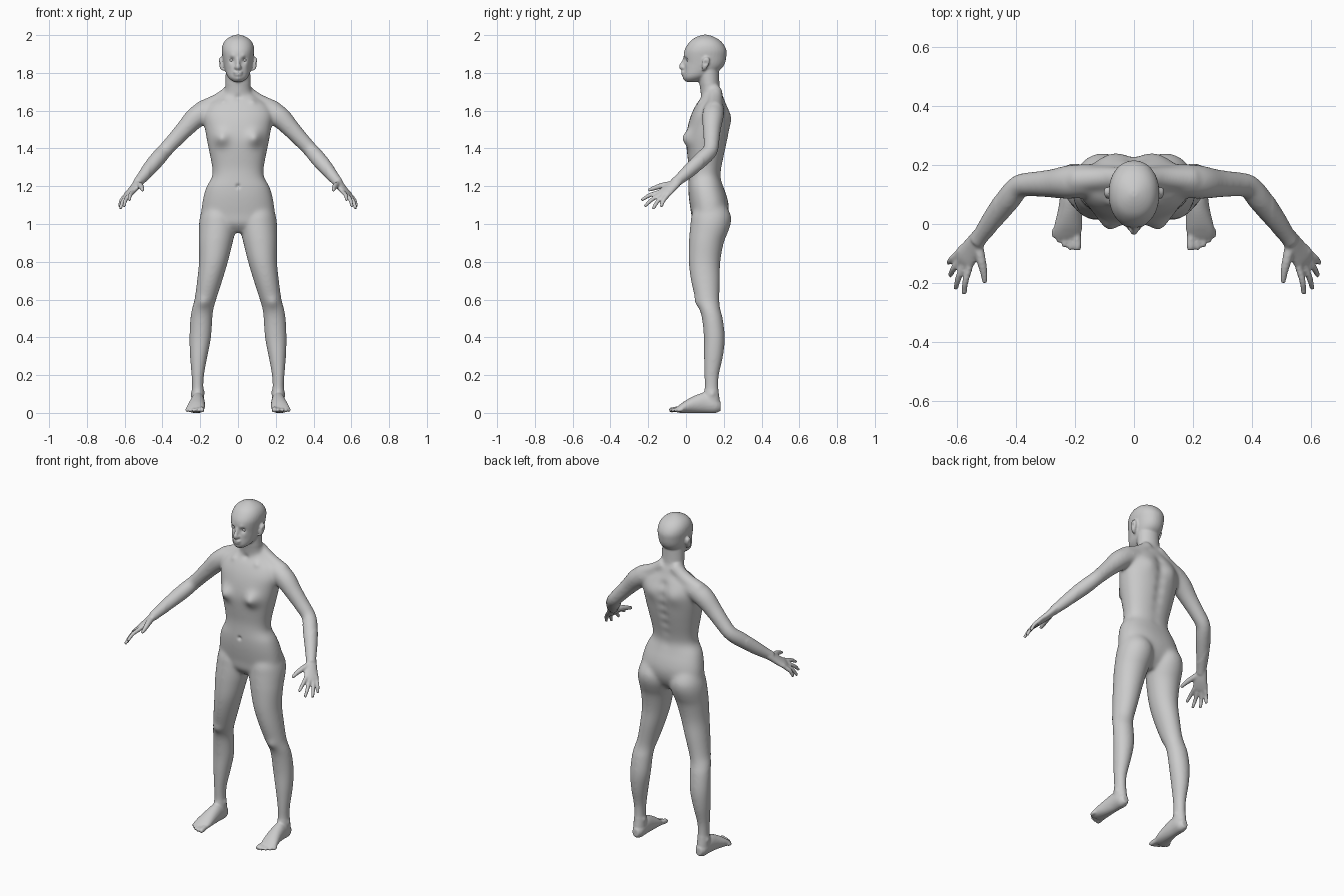
import bpy, bmesh, math
from mathutils import Vector

bm = bmesh.new()


def spline(rows, steps=4):
    """Resample rows of numbers with a Catmull-Rom curve."""
    out = []
    for i in range(len(rows) - 1):
        p = [rows[max(i - 1, 0)], rows[i], rows[i + 1], rows[min(i + 2, len(rows) - 1)]]
        for k in range(steps):
            t = k / steps
            out.append([0.5 * (2 * b + (c - a) * t + (2 * a - 5 * b + 4 * c - d) * t * t
                               + (3 * b - a - 3 * c + d) * t ** 3) for a, b, c, d in zip(*p)])
    return out + [list(rows[-1])]


def loft(rows, axis=None, side=(1, 0, 0), power=2.0, mirror=False, n=32):
    """Skin rings (x, y, z, half width, half depth) along a smooth path."""
    rows = spline(rows)
    for s in ((1, -1) if mirror else (1,)):
        rings = []
        for i, (x, y, z, a, b) in enumerate(rows):
            d = Vector(axis) if axis else (Vector(rows[min(i + 1, len(rows) - 1)][:3])
                                           - Vector(rows[max(i - 1, 0)][:3])).normalized()
            u = Vector(side)
            u = (u - d * u.dot(d)).normalized()
            v = d.cross(u)
            ring = []
            for k in range(n):
                c, e = math.cos(2 * math.pi * k / n), math.sin(2 * math.pi * k / n)
                p = Vector((x, y, z)) + u * a * math.copysign(abs(c) ** (2 / power), c) \
                    + v * b * math.copysign(abs(e) ** (2 / power), e)
                ring.append(bm.verts.new((p.x * s, p.y, p.z)))
            rings.append(ring)
        for r, q in zip(rings, rings[1:]):
            for k in range(n):
                bm.faces.new((r[k], r[(k + 1) % n], q[(k + 1) % n], q[k]))
        bm.faces.new(rings[0])
        bm.faces.new(rings[-1])


def upright(rows, **kw):
    """Horizontal sections given as (x, z, half width, front y, back y)."""
    loft([(x, (f + b) / 2, z, w, (b - f) / 2) for x, z, w, f, b in rows], axis=(0, 0, 1), **kw)


def tube(*pts, **kw):
    loft([(x, y, z, r, r) for x, y, z, r in pts], mirror=True, n=16, **kw)


def blob(c, r):
    loft([(c[0], c[1], c[2] + r[2] * math.sin(t), r[0] * math.cos(t), r[1] * math.cos(t))
          for t in [math.pi * (k / 8 - 0.5) * 0.96 for k in range(9)]], axis=(0, 0, 1), mirror=c[0] > 0)


# torso and neck
upright([(0, .955, .05, .07, .16), (0, 1.0, .16, .035, .2), (0, 1.05, .192, .028, .222),
         (0, 1.1, .191, .02, .226), (0, 1.15, .182, .014, .215), (0, 1.2, .166, .012, .197),
         (0, 1.25, .138, .014, .184), (0, 1.3, .137, .014, .189), (0, 1.38, .152, .005, .207),
         (0, 1.45, .166, 0, .222), (0, 1.52, .178, .01, .232), (0, 1.58, .186, .028, .23),
         (0, 1.63, .16, .052, .216), (0, 1.665, .11, .075, .2), (0, 1.7, .07, .09, .188)], power=2.3)
upright([(0, 1.6, .08, .08, .2), (0, 1.68, .073, .078, .192), (0, 1.73, .067, .072, .178),
         (0, 1.82, .065, .06, .175)])
tube((.03, .155, 1.71, .038), (.1, .155, 1.655, .04), (.2, .15, 1.605, .045))

# head with nose, lips and ears
upright([(0, 1.752, .022, .002, .06), (0, 1.77, .046, -.012, .1), (0, 1.79, .06, -.014, .14),
         (0, 1.82, .07, -.012, .185), (0, 1.85, .077, -.009, .206), (0, 1.89, .083, -.012, .214),
         (0, 1.92, .086, -.008, .214), (0, 1.95, .081, .008, .2), (0, 1.975, .065, .03, .176),
         (0, 1.992, .04, .06, .145), (0, 2.002, .012, .09, .115)], power=2.15)
loft([(0, -.008, 1.88, .008, .007), (0, -.015, 1.855, .009, .01), (0, -.024, 1.833, .014, .014),
      (0, -.014, 1.82, .013, .01)], n=16)
blob((.012, -.015, 1.829), (.009, .01, .008))
blob((0, -.012, 1.803), (.026, .014, .007))
blob((0, -.01, 1.79), (.022, .014, .0075))
loft([(.078, .092, 1.812, .006, .008), (.085, .098, 1.825, .011, .013), (.09, .105, 1.855, .013, .02),
      (.091, .108, 1.873, .011, .017), (.088, .108, 1.884, .006, .008)], axis=(0, 0, 1), mirror=True)

# legs
upright([(.1, 1.12, .075, .06, .2), (.105, 1.05, .094, .03, .237), (.107, 1.0, .1, .023, .237),
         (.112, .95, .096, .018, .22), (.118, .9, .09, .015, .2), (.13, .8, .077, .014, .182),
         (.15, .7, .067, .026, .18), (.173, .6, .058, .05, .177), (.187, .55, .058, .07, .182),
         (.194, .5, .059, .084, .195), (.2, .4, .058, .094, .206), (.208, .3, .047, .094, .197),
         (.213, .2, .034, .096, .175), (.213, .13, .031, .098, .172), (.213, .08, .034, .09, .177),
         (.213, .03, .033, .1, .182)], mirror=True)

# feet and toes
loft([(.212, .184, .035, .018, .024), (.212, .155, .042, .034, .043), (.213, .1, .053, .037, .054),
      (.216, .05, .046, .041, .047), (.222, 0, .033, .047, .034), (.226, -.03, .023, .048, .023),
      (.228, -.05, .016, .04, .014)], axis=(0, 1, 0), mirror=True)
for x0, x1, y1, r in ((.196, .192, -.088, .0145), (.214, .215, -.087, .01), (.23, .235, -.078, .01),
                      (.246, .254, -.063, .01), (.259, .27, -.045, .01)):
    tube((x0, -.015, .022, r), (x1, y1 + .02, .017, r), (x1, y1, .012, r * .8))

# arms
tube((.08, .15, 1.61, .05), (.16, .148, 1.602, .056), (.22, .142, 1.567, .058), (.28, .137, 1.505, .049),
     (.34, .135, 1.44, .043), (.388, .128, 1.388, .041), (.425, .085, 1.345, .043),
     (.475, .02, 1.285, .037), (.515, -.035, 1.237, .029), (.532, -.06, 1.217, .027), side=(0, 0, 1))

# hands
loft([(.522, -.04, 1.231, .028, .022), (.548, -.082, 1.193, .037, .02), (.573, -.115, 1.164, .043, .016),
      (.582, -.13, 1.152, .037, .011)], side=(.6, .77, -.23), mirror=True)
for base, tip in (((.557, -.145, 1.168), (.575, -.237, 1.125)), ((.574, -.135, 1.157), (.604, -.22, 1.092)),
                  ((.588, -.12, 1.15), (.623, -.175, 1.079)), ((.597, -.1, 1.149), (.628, -.132, 1.09))):
    a, b = Vector(base), Vector(tip)
    m = (a + b) / 2 + Vector((.005, -.003, .005))
    tube((*(a * 1.3 - b * .3), .011), (*a, .012), (*m, .0112), (*b, .0085))
tube((.53, -.065, 1.212, .018), (.517, -.125, 1.203, .016), (.508, -.168, 1.19, .0125), (.505, -.2, 1.178, .009))

# fuse everything into one skin
bmesh.ops.recalc_face_normals(bm, faces=bm.faces)
rough = bpy.data.meshes.new("body")
bm.to_mesh(rough)
bm.free()
body = bpy.data.objects.new("body", rough)
bpy.context.collection.objects.link(body)
mod = body.modifiers.new("fuse", 'REMESH')
mod.mode = 'VOXEL'
mod.voxel_size = .0055
skin = bpy.data.meshes.new_from_object(body.evaluated_get(bpy.context.evaluated_depsgraph_get()))
body.modifiers.clear()
body.data = skin

# soften: lightly on face, hands and feet, strongly on torso and limbs
bm = bmesh.new()
bm.from_mesh(skin)
large = [v for v in bm.verts if .12 < v.co.z < 1.74 and abs(v.co.x) < .47]
for verts, count in ((large, 24), (list(bm.verts), 3)):
    for _ in range(count):
        bmesh.ops.smooth_vert(bm, verts=verts, factor=.5, use_axis_x=True, use_axis_y=True, use_axis_z=True)

# sculpted swells and hollows: centre, radius, offset
bumps = [((.093, 0, 1.455), .042, (0, -.033, 0)), ((.1, -.03, 1.448), .01, (0, -.006, 0)),
         ((.034, -.005, 1.868), .014, (0, .012, 0)), ((.03, -.008, 1.889), .014, (0, -.004, 0)),
         ((.05, 0, 1.84), .018, (0, -.004, 0)), ((0, -.012, 1.767), .014, (0, -.005, 0)),
         ((0, .012, 1.2), .011, (0, .01, 0)), ((.075, .22, 1.56), .05, (0, .012, 0)),
         ((.185, .06, .585), .03, (0, -.008, 0)), ((.1, .103, 1.852), .011, (-.007, 0, 0)),
         ((0, .085, 1.665), .018, (0, .008, 0)), ((.08, .07, 1.65), .02, (0, -.006, .002)),
         ((.245, .14, .1), .014, (.005, 0, 0)), ((.18, .14, .11), .014, (-.005, 0, 0))]
bumps += [((0, .22, 1.25 + .06 * k), .03, (0, -.009, 0)) for k in range(7)]
bumps += [((-c[0], c[1], c[2]), r, (-o[0], o[1], o[2])) for c, r, o in bumps if c[0] > 0]
for c, r, o in bumps:
    c, o = Vector(c), Vector(o)
    for v in bm.verts:
        d = (v.co - c).length_squared / (r * r)
        if d < 6:
            v.co += o * math.exp(-d)
for v in bm.verts:
    v.co.z = max(v.co.z, 0)
for f in bm.faces:
    f.smooth = True
bm.to_mesh(skin)
bm.free()

# eyeballs
for label, s in (("left", 1), ("right", -1)):
    bpy.ops.mesh.primitive_uv_sphere_add(segments=24, ring_count=12, radius=.0125, location=(s * .033, .0155, 1.867))
    eye = bpy.context.object
    eye.name = label + "_eye"
    eye.scale = (1.1, 1, .7)
    bpy.ops.object.shade_smooth()
